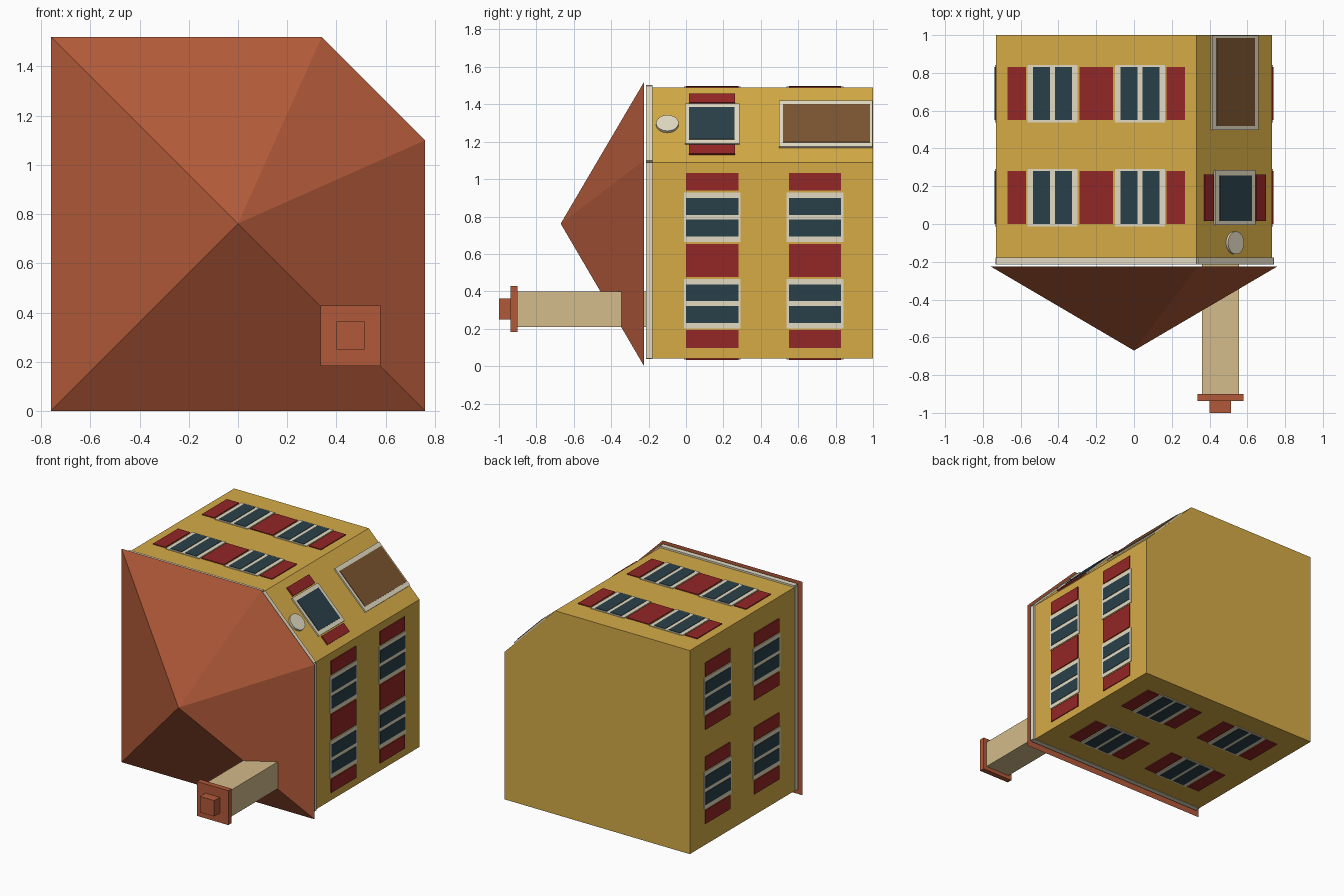
import bpy, bmesh, math
from mathutils import Vector, Matrix

if "Cube" in bpy.data.objects:
    bpy.data.objects.remove(bpy.data.objects["Cube"])


def material(name, r, g, b):
    lin = [(c / 255) ** 2.2 for c in (r, g, b)]
    m = bpy.data.materials.new(name)
    m.diffuse_color = (*lin, 1)
    m.use_nodes = True
    m.node_tree.nodes["Principled BSDF"].inputs["Base Color"].default_value = m.diffuse_color
    return m


WALL = material("ochre_wall", 212, 170, 72)
ROOF = material("terracotta", 176, 90, 60)
CREAM = material("cream", 226, 217, 192)
GLASS = material("dark_glass", 46, 66, 74)
RED = material("red_shutter", 146, 42, 42)
WOOD = material("brown_door", 122, 86, 52)
STONE = material("tan_stone", 210, 186, 138)
YAX = Vector((0, 1, 0))


def finish(name, bm, mat):
    bmesh.ops.recalc_face_normals(bm, faces=bm.faces[:])
    me = bpy.data.meshes.new(name)
    bm.to_mesh(me)
    bm.free()
    me.materials.append(mat)
    ob = bpy.data.objects.new(name, me)
    bpy.context.collection.objects.link(ob)
    return ob


def loft(bm, a, b):
    """Closed prism between two matching rings of points."""
    va, vb = [bm.verts.new(p) for p in a], [bm.verts.new(p) for p in b]
    n = len(va)
    bm.faces.new(va)
    bm.faces.new(vb)
    for i in range(n):
        j = (i + 1) % n
        bm.faces.new((va[i], va[j], vb[j], vb[i]))


def box(name, x, y, z, mat):
    ring = [(x[0], z[0]), (x[1], z[0]), (x[1], z[1]), (x[0], z[1])]
    bm = bmesh.new()
    loft(bm, [(p, y[0], q) for p, q in ring], [(p, y[1], q) for p, q in ring])
    return finish(name, bm, mat)


def panels(name, wall, rects, d, mat):
    """Thin slabs on a wall; rects are (u0, u1, y0, y1), d is how far they stand out."""
    origin, u, n = wall
    bm = bmesh.new()
    for u0, u1, y0, y1 in rects:
        ring = [origin + u * s + YAX * t for s, t in ((u0, y0), (u1, y0), (u1, y1), (u0, y1))]
        loft(bm, [p - n * 0.005 for p in ring], [p + n * d for p in ring])
    return finish(name, bm, mat)


# House body: square plan with one cut corner, lying on its back
plan = [(-0.73, 0.04), (0.73, 0.04), (0.73, 1.09), (0.33, 1.49), (-0.73, 1.49)]
bm = bmesh.new()
loft(bm, [(x, -0.212, z) for x, z in plan], [(x, 1.0, z) for x, z in plan])
finish("house_walls", bm, WALL)

# Pyramid roof over the same plan, slightly overhanging
eaves = [(-0.76, 0), (0.76, 0), (0.76, 1.10), (0.34, 1.52), (-0.76, 1.52)]
bm = bmesh.new()
base = [bm.verts.new((x, -0.224, z)) for x, z in eaves]
apex = bm.verts.new((0, -0.67, 0.762))
bm.faces.new(base)
for i in range(5):
    bm.faces.new((base[i], base[(i + 1) % 5], apex))
finish("roof", bm, ROOF)

# Chimney
box("chimney_stack", (0.36, 0.555), (-0.905, -0.212), (0.21, 0.40), STONE)
box("chimney_cap", (0.335, 0.58), (-0.938, -0.90), (0.183, 0.428), ROOF)
box("chimney_pot", (0.40, 0.513), (-1.0, -0.935), (0.25, 0.363), ROOF)

# Walls as (centre, direction along, outward normal) plus cornice strips
names = ["lower", "right", "corner", "upper", "left"]
walls = {}
for i, nm in enumerate(names):
    a = Vector((plan[i][0], 0, plan[i][1]))
    b = Vector((plan[(i + 1) % 5][0], 0, plan[(i + 1) % 5][1]))
    u = (b - a).normalized()
    walls[nm] = ((a + b) / 2, u, Vector((u.z, 0, -u.x)))
    half = (b - a).length / 2
    d = 0.003 if nm in ("lower", "left") else 0.012
    panels(nm + "_cornice", walls[nm], [(-half, half, -0.214, -0.178)], d, CREAM)

# Four shuttered double windows on each full wall
for nm, off in (("lower", 0.335), ("right", 0.231), ("upper", 0.231), ("left", 0.335)):
    frames, panes, shutters = [], [], []
    for c in (-off, off):
        for y in (0.14, 0.69):
            frames.append((c - 0.132, c + 0.132, y - 0.152, y + 0.152))
            for s in (-1, 1):
                p, q = c + s * 0.058, c + s * 0.19
                panes.append((p - 0.045, p + 0.045, y - 0.14, y + 0.14))
                # inner shutters of close windows meet at the wall centre
                lo, hi = q - 0.048, q + 0.048
                if s * c < 0:
                    lo, hi = (max(lo, 0), hi) if c > 0 else (lo, min(hi, 0))
                shutters.append((lo, hi, y - 0.14, y + 0.14))
    panels(nm + "_window_frames", walls[nm], frames, 0.005, CREAM)
    panels(nm + "_window_panes", walls[nm], panes, 0.008, GLASS)
    panels(nm + "_shutters", walls[nm], shutters, 0.006, RED)

# Cut corner: single window, shutters and front door
cw = walls["corner"]
panels("corner_window_frame", cw, [(-0.15, 0.15, -0.005, 0.285)], 0.010, CREAM)
panels("corner_window_pane", cw, [(-0.121, 0.121, 0.016, 0.258)], 0.014, GLASS)
panels("corner_shutters", cw, [(s - 0.034, s + 0.034, 0.016, 0.262) for s in (-0.193, 0.193)], 0.010, RED)
panels("door_frame", cw, [(-0.173, 0.173, 0.497, 0.997)], 0.010, CREAM)
panels("door", cw, [(-0.142, 0.142, 0.518, 0.985)], 0.014, WOOD)

# Round sign disc above the corner window
origin, u, n = cw
rot = n.to_track_quat('Z', 'Y').to_matrix().to_4x4()
bm = bmesh.new()
bmesh.ops.create_cone(bm, cap_ends=True, segments=32, radius1=0.06, radius2=0.06, depth=0.02,
                      matrix=Matrix.Translation(origin + YAX * -0.1 + n * 0.005) @ rot)
finish("round_disc", bm, CREAM)
